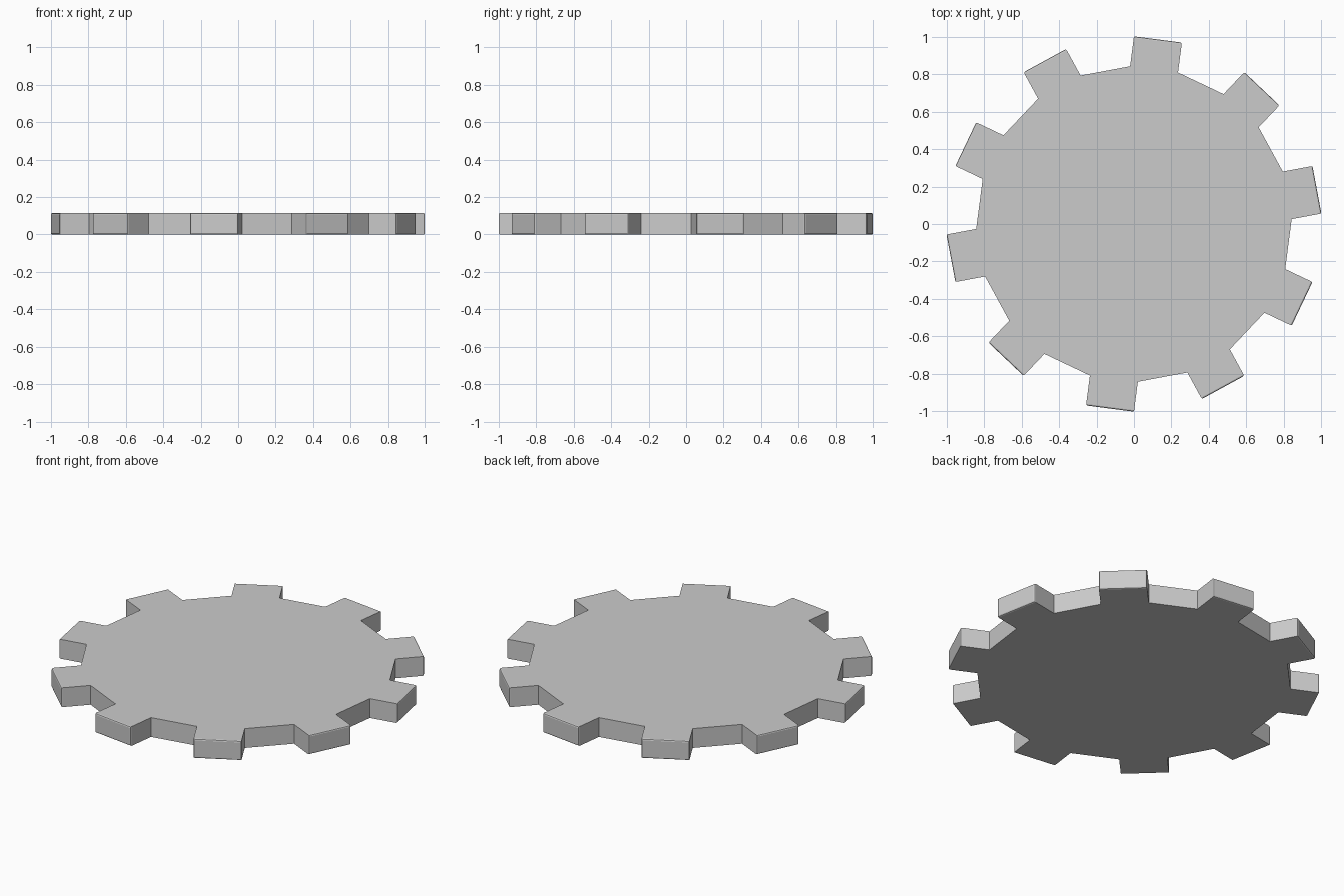
import bpy, bmesh
from math import radians, cos, sin
from mathutils import Vector

if "Cube" in bpy.data.objects:
    bpy.data.objects.remove(bpy.data.objects["Cube"])

TEETH, HEIGHT = 10, 0.114
ROOT, TIP, HALF = 0.832, 0.993, 0.129
START, BEVEL = radians(82.6), 0.008

bm = bmesh.new()

# gear outline: each tooth is root, tip, tip, root; straight edges between teeth
outline, tips = [], []
for i in range(TEETH):
    a = START + i * radians(360 / TEETH)
    d, t = Vector((cos(a), sin(a), 0)), Vector((-sin(a), cos(a), 0))
    for r, w in ((ROOT, -HALF), (TIP, -HALF), (TIP, HALF), (ROOT, HALF)):
        outline.append(bm.verts.new(d * r + t * w))
    tips.append(d)

# extrude to a plate
base = bm.faces.new(outline)
res = bmesh.ops.extrude_face_region(bm, geom=[base], use_keep_orig=True)
top = [g for g in res["geom"] if isinstance(g, bmesh.types.BMVert)]
bmesh.ops.translate(bm, verts=top, vec=(0, 0, HEIGHT))
bmesh.ops.recalc_face_normals(bm, faces=bm.faces[:])

# softened rim around the end of every tooth
bm.normal_update()
ends = [f for f in bm.faces if any(f.normal.dot(d) > 0.999 for d in tips)
        and f.calc_center_median().to_2d().length > 0.95]
edges = list({e for f in ends for e in f.edges})
bmesh.ops.bevel(bm, geom=edges, offset=BEVEL, segments=2, profile=0.5, affect='EDGES')

mesh = bpy.data.meshes.new("gear_plate")
bm.to_mesh(mesh)
bm.free()
gear = bpy.data.objects.new("gear_plate", mesh)
bpy.context.collection.objects.link(gear)
